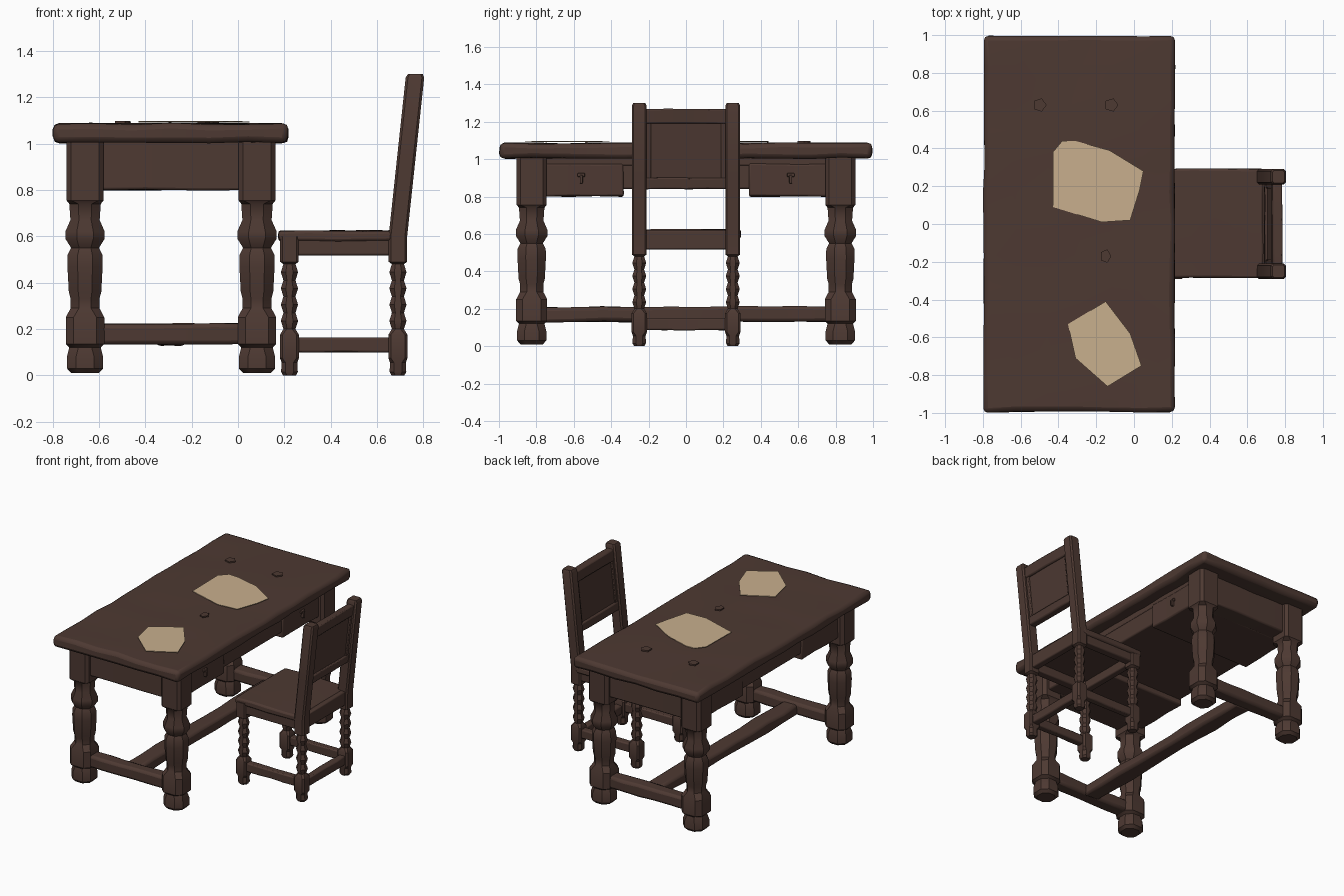
import bpy, bmesh, math, random
from mathutils import Vector

random.seed(4)
cube = bpy.data.objects.get("Cube")
if cube:
    bpy.data.objects.remove(cube, do_unlink=True)


def material(name, rgb):
    m = bpy.data.materials.new(name)
    m.use_nodes = True
    m.diffuse_color = (*rgb, 1)
    m.node_tree.nodes["Principled BSDF"].inputs["Base Color"].default_value = (*rgb, 1)
    return m


WOOD = material("dark brown wood", (0.075, 0.041, 0.032))
PAPER = material("parchment", (0.58, 0.43, 0.27))


def finish(name, bm, mat=WOOD, bevel=0.0, angle=40):
    bmesh.ops.recalc_face_normals(bm, faces=bm.faces[:])
    me = bpy.data.meshes.new(name)
    bm.to_mesh(me)
    bm.free()
    me.materials.append(mat)
    me.shade_smooth()
    me.set_sharp_from_angle(angle=math.radians(angle))
    ob = bpy.data.objects.new(name, me)
    bpy.context.collection.objects.link(ob)
    if bevel:
        mod = ob.modifiers.new("worn edges", "BEVEL")
        mod.width = bevel
        mod.segments = 2
        mod.limit_method = "ANGLE"
        mod.angle_limit = math.radians(40)
    return ob


def lean(z):
    """Backward tilt of the chair back above the seat."""
    return 0.075 * max(0.0, z - 0.6) / 0.7


def box(name, lo, hi, bevel=0.012, cuts=(0, 0, 0), rough=0.0, tilt=False):
    """Worn plank between two corners, optionally cut along its axes and roughened."""
    lo, hi = Vector(lo), Vector(hi)
    bm = bmesh.new()
    bmesh.ops.create_cube(bm, size=1)
    for axis, n in enumerate(cuts):
        if n:
            along = [e for e in bm.edges
                     if abs((e.verts[0].co - e.verts[1].co).normalized()[axis]) > 0.9]
            bmesh.ops.subdivide_edges(bm, edges=along, cuts=n, use_grid_fill=True)
    for v in bm.verts:
        v.co = Vector([a + (b - a) * (c + 0.5) for a, b, c in zip(lo, hi, v.co)])
        v.co += Vector([random.uniform(-rough, rough) for _ in range(3)])
        if tilt:
            v.co.x += lean(v.co.z)
    return finish(name, bm, bevel=bevel)


def turned(name, x, y, profile, tilt=False):
    """Eight-sided leg; each ring is height, half width, and how square it is."""
    bm = bmesh.new()
    rings = []
    for z, h, c in profile:
        k = h * c
        pts = [(h, -k), (h, k), (k, h), (-k, h), (-h, k), (-h, -k), (-k, -h), (k, -h)]
        dx = lean(z) if tilt else 0
        rings.append([bm.verts.new((x + dx + px, y + py, z)) for px, py in pts])
    for a, b in zip(rings, rings[1:]):
        for i in range(8):
            j = (i + 1) % 8
            bm.faces.new((a[i], a[j], b[j], b[i]))
    bm.faces.new(rings[0])
    bm.faces.new(rings[-1])
    return finish(name, bm, angle=35)


def plate(name, outline, z, thick, mat, curl=0.0):
    bm = bmesh.new()
    low = [bm.verts.new((x, y, z + curl * (i % 3))) for i, (x, y) in enumerate(outline)]
    face = bm.faces.new(low)
    up = bmesh.ops.extrude_face_region(bm, geom=[face])["geom"]
    bmesh.ops.translate(bm, vec=(0, 0, thick),
                        verts=[g for g in up if isinstance(g, bmesh.types.BMVert)])
    return finish(name, bm, mat)


# Table top with worn corners
top = box("table_top", (-0.795, -0.995, 1.005), (0.215, 0.995, 1.085), 0.024,
          cuts=(5, 11, 0), rough=0.005)

# Table legs
OCT, SQ = 0.42, 0.75
leg = [(0.01, 0.06, OCT), (0.03, 0.078, 0.5), (0.08, 0.078, 0.5), (0.12, 0.068, OCT),
       (0.135, 0.083, 0.6), (0.25, 0.083, 0.6), (0.29, 0.062, OCT), (0.33, 0.062, OCT),
       (0.36, 0.07, OCT), (0.47, 0.076, OCT), (0.52, 0.075, OCT), (0.55, 0.06, OCT),
       (0.59, 0.085, OCT), (0.62, 0.085, OCT), (0.67, 0.063, OCT), (0.74, 0.068, OCT),
       (0.755, 0.08, SQ), (1.02, 0.08, SQ)]
for side, x in (("right", -0.66), ("left", 0.082)):
    for end, y in (("front", -0.825), ("back", 0.825)):
        turned(f"table_leg_{end}_{side}", x, y, leg)

# Frame under the top: end aprons, drawer cases, middle case
for end, s in (("front", -1), ("back", 1)):
    ya, yb = sorted((s * 0.74, s * 0.87))
    box(f"end_apron_{end}", (-0.62, ya, 0.80), (0.05, yb, 1.02), 0.01, (2, 0, 0), 0.003)
    ya, yb = sorted((s * 0.335, s * 0.76))
    box(f"drawer_{end}", (-0.70, ya, 0.80), (0.125, yb, 0.975), 0.01, (0, 2, 0), 0.003)
    # Drawer pull: back plate and hanging drop
    y = s * 0.56
    box(f"pull_plate_{end}", (0.12, y - 0.02, 0.905), (0.135, y + 0.02, 0.925), 0.004)
    box(f"pull_drop_{end}", (0.12, y - 0.008, 0.87), (0.142, y + 0.008, 0.915), 0.004)
    # Low cross stretcher between the end legs
    box(f"end_stretcher_{end}", (-0.61, s * 0.825 - 0.05, 0.135),
        (0.03, s * 0.825 + 0.05, 0.222), 0.018, (4, 0, 0), 0.004)
box("drawer_rail", (-0.69, -0.76, 0.965), (0.118, 0.76, 1.02), 0.004)
box("middle_case", (-0.69, -0.36, 0.84), (0.115, 0.36, 1.0), 0.01)
box("long_stretcher", (-0.35, -0.80, 0.13), (-0.23, 0.80, 0.21), 0.018, (0, 8, 0), 0.006)

# Papers and small chips on the top
plate("large_paper", [(-0.43, 0.09), (-0.17, 0.01), (-0.02, 0.02), (0.03, 0.18), (0.05, 0.28),
                      (-0.13, 0.39), (-0.31, 0.44), (-0.38, 0.44), (-0.43, 0.38)],
      1.09, 0.004, PAPER, 0.002)
plate("small_paper", [(-0.35, -0.53), (-0.31, -0.71), (-0.14, -0.86), (0.04, -0.75),
                      (-0.02, -0.58), (-0.15, -0.41)], 1.09, 0.004, PAPER, 0.002)
for i, (x, y) in enumerate([(-0.5, 0.63), (-0.12, 0.63), (-0.15, -0.17)]):
    ring = [(x + 0.037 * math.cos(a) * (0.8 + 0.2 * (i < 2)), y + 0.037 * math.sin(a))
            for a in (math.tau * k / 5 for k in range(5))]
    plate(f"wood_chip_{i + 1}", ring, 1.088, 0.009, WOOD)

# Chair legs: beaded lower part, square block at the seat, rear ones run up as leaning posts
lower = [(0.0, 0.028, OCT), (0.015, 0.036, 0.5), (0.055, 0.034, 0.5), (0.075, 0.041, SQ),
         (0.175, 0.041, SQ), (0.20, 0.026, OCT)]
for k in range(4):
    z = 0.235 + 0.07 * k
    lower += [(z, 0.037, OCT), (z + 0.035, 0.026, OCT)]
lower += [(0.49, 0.040, SQ), (0.60, 0.040, SQ)]
post = lower + [(0.9, 0.040, SQ), (1.285, 0.040, SQ), (1.3, 0.032, SQ)]
for side, y in (("front", -0.25), ("back", 0.25)):
    turned(f"chair_front_leg_{side}", 0.222, y, lower)
    turned(f"chair_rear_post_{side}", 0.69, y, post, tilt=True)
    box(f"chair_side_stretcher_{side}", (0.24, y - 0.025, 0.10), (0.67, y + 0.025, 0.163),
        0.008, (3, 0, 0), 0.002)
    box(f"seat_side_rail_{side}", (0.24, y - 0.03, 0.518), (0.67, y + 0.03, 0.59), 0.008)
box("chair_rear_stretcher", (0.665, -0.23, 0.085), (0.715, 0.23, 0.15), 0.008, (0, 3, 0), 0.002)

# Seat board with front and rear rails
box("seat", (0.175, -0.285, 0.578), (0.685, 0.293, 0.624), 0.012, (3, 3, 0), 0.003)
box("seat_front_rail", (0.20, -0.23, 0.518), (0.25, 0.23, 0.59), 0.008)
box("seat_rear_rail", (0.665, -0.23, 0.518), (0.715, 0.23, 0.62), 0.008)

# Back rest: recessed panel framed by rails and stiles
box("back_panel", (0.675, -0.22, 0.87), (0.70, 0.22, 1.23), 0.0, tilt=True)
box("back_top_rail", (0.662, -0.23, 1.19), (0.715, 0.23, 1.268), 0.008, (0, 3, 0), 0.002, True)
box("back_lower_rail", (0.662, -0.23, 0.84), (0.715, 0.23, 0.90), 0.008, (0, 3, 0), 0.002, True)
for side, y in (("front", -0.205), ("back", 0.205)):
    box(f"back_stile_{side}", (0.668, y - 0.018, 0.87), (0.709, y + 0.018, 1.22), 0.005, tilt=True)
